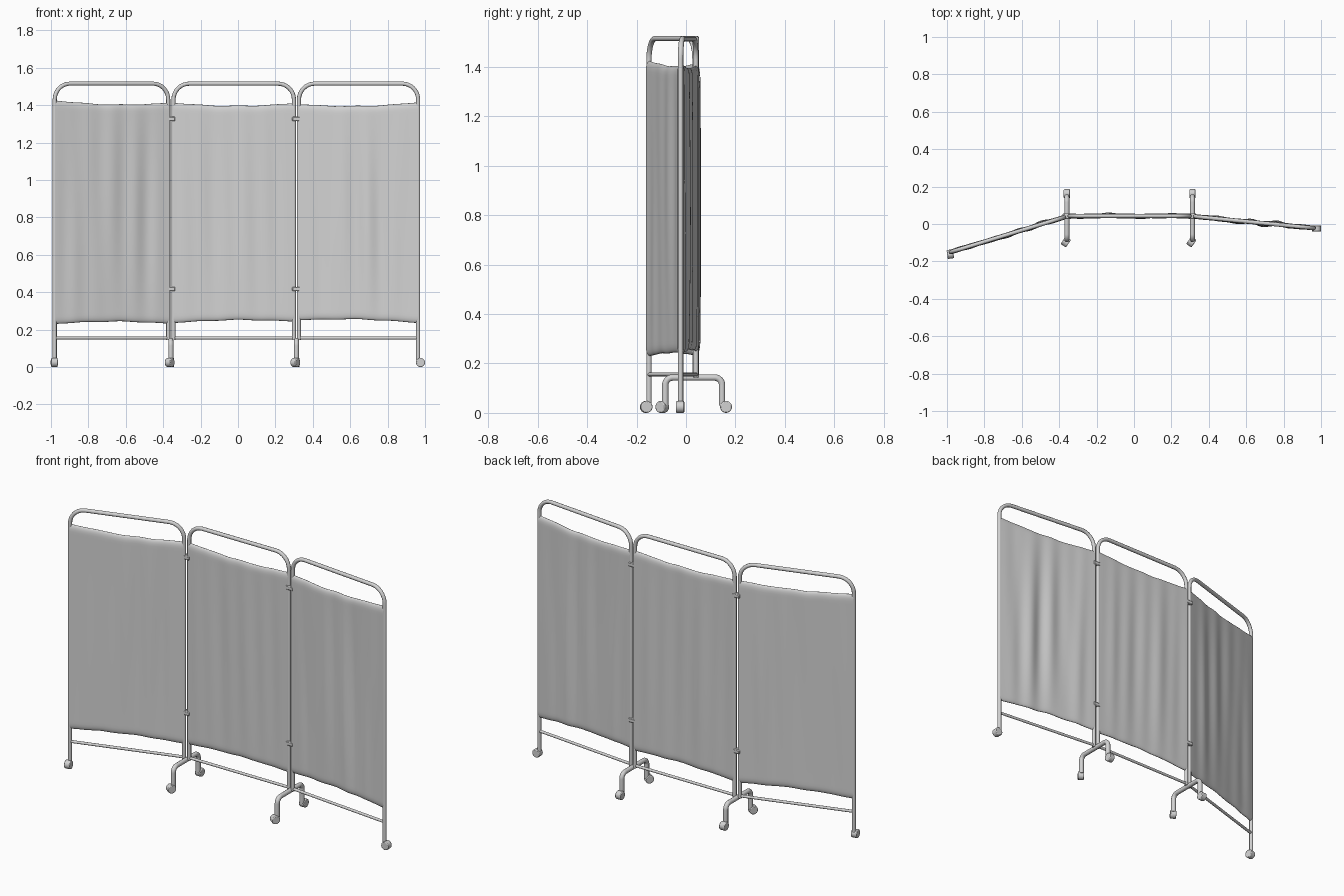
import bpy
import bmesh
import math
import random
from mathutils import Vector

cube = bpy.data.objects.get("Cube")
if cube:
    bpy.data.objects.remove(cube, do_unlink=True)

grey = bpy.data.materials.new("plain grey")
grey.use_nodes = True
grey.diffuse_color = (0.65, 0.65, 0.65, 1)
grey.node_tree.nodes["Principled BSDF"].inputs["Base Color"].default_value = grey.diffuse_color

POST_R, BAR_R, LEG_R = 0.011, 0.008, 0.0135
TOP_Z, BAR_Z, LEG_Z = 1.515, 0.155, 0.143


def finish(obj, angle=40):
    obj.data.materials.append(grey)
    bpy.ops.object.select_all(action='DESELECT')
    obj.select_set(True)
    bpy.context.view_layer.objects.active = obj
    bpy.ops.object.shade_smooth_by_angle(angle=math.radians(angle))


def tube(name, points, radius):
    """Round capped tube along a list of points."""
    curve = bpy.data.curves.new(name, 'CURVE')
    curve.dimensions = '3D'
    curve.bevel_depth = radius
    curve.bevel_resolution = 3
    curve.use_fill_caps = True
    spline = curve.splines.new('POLY')
    spline.points.add(len(points) - 1)
    for sp, p in zip(spline.points, points):
        sp.co = (*p, 1)
    obj = bpy.data.objects.new(name, curve)
    bpy.context.collection.objects.link(obj)
    bpy.ops.object.select_all(action='DESELECT')
    obj.select_set(True)
    bpy.context.view_layer.objects.active = obj
    bpy.ops.object.convert(target='MESH')
    finish(bpy.context.object)


def hoop(start, end, top, foot_a, foot_b, r):
    """Upside-down U with rounded corners standing on two ground points."""
    start, end = Vector((*start, 0)), Vector((*end, 0))
    along = (end - start).normalized()
    length = (end - start).length
    pts = [start + Vector((0, 0, foot_a))]
    for centre, first in ((r, math.pi), (length - r, math.pi / 2)):
        for i in range(9):
            a = first - i * math.pi / 16
            pts.append(start + along * (centre + r * math.cos(a))
                       + Vector((0, 0, top - r + r * math.sin(a))))
    pts.append(end + Vector((0, 0, foot_b)))
    return pts


def cloth(name, start, end, tops, bottoms, seed):
    """Two wrinkled layers pulled over the posts, closed along both hems."""
    rng = random.Random(seed)
    folds = [(rng.uniform(8, 38), rng.uniform(0, 6), rng.uniform(-2, 2)) for _ in range(5)]
    a, b = Vector((*start, 0)), Vector((*end, 0))
    normal = (b - a).normalized().cross(Vector((0, 0, 1)))
    nu, nv, hem = 56, 44, 0.035
    bm = bmesh.new()
    for side in (1, -1):
        rows = []
        for j in range(nv + 1):
            v = 0.5 - 0.5 * math.cos(math.pi * j / nv)
            row = []
            for i in range(nu + 1):
                u = i / nu
                sag = math.sin(math.pi * u)
                ripple = 0.002 * math.sin(19 * u + seed) * sag
                low = bottoms[0] + (bottoms[1] - bottoms[0]) * u + 0.012 * sag + ripple
                high = tops[0] + (tops[1] - tops[0]) * u - 0.015 * sag + ripple
                z = low + (high - low) * v
                d = min(z - low, high - z, hem) / hem
                thick = 0.0125 * math.sqrt(max(0, 1 - (1 - d) ** 2))
                wave = sum(math.sin(f * u + p + s * z) for f, p, s in folds) / len(folds)
                off = side * thick + 0.011 * wave * min(1, 6 * u, 6 * (1 - u)) * (0.35 + 0.65 * math.sin(math.pi * v))
                row.append(bm.verts.new(a.lerp(b, u) + normal * off + Vector((0, 0, z))))
            rows.append(row)
        for j in range(nv):
            for i in range(nu):
                bm.faces.new((rows[j][i], rows[j][i + 1], rows[j + 1][i + 1], rows[j + 1][i]))
    bmesh.ops.remove_doubles(bm, verts=bm.verts, dist=0.00005)
    bmesh.ops.recalc_face_normals(bm, faces=bm.faces)
    mesh = bpy.data.meshes.new(name)
    bm.to_mesh(mesh)
    bm.free()
    obj = bpy.data.objects.new(name, mesh)
    bpy.context.collection.objects.link(obj)
    finish(obj, 75)


def caster(name, x, y, turn):
    """Small wheel; turn is the heading of its axle about z."""
    bpy.ops.mesh.primitive_cylinder_add(vertices=24, radius=0.024, depth=0.034,
                                        location=(x, y, 0.024),
                                        rotation=(0, math.pi / 2, math.radians(turn)))
    obj = bpy.context.object
    obj.name = name
    bevel = obj.modifiers.new("soft rim", 'BEVEL')
    bevel.width, bevel.segments = 0.004, 2
    finish(obj)


# Three folding panels: posts, cloth hems, post foot heights
panels = [
    ("right", (-0.98, -0.150), (-0.373, 0.036), (1.425, 1.412), (0.230, 0.232), 0.035, LEG_Z),
    ("middle", (-0.345, 0.043), (0.299, 0.043), (1.412, 1.410), (0.235, 0.243), LEG_Z, LEG_Z),
    ("left", (0.326, 0.040), (0.963, -0.022), (1.405, 1.415), (0.250, 0.235), LEG_Z, 0.035),
]
for n, (side, p, q, tops, bottoms, foot_a, foot_b) in enumerate(panels):
    tube(side + "_frame", hoop(p, q, TOP_Z, foot_a, foot_b, 0.085), POST_R)
    tube(side + "_crossbar", [(*p, BAR_Z), (*q, BAR_Z)], BAR_R)
    cloth(side + "_curtain", p, q, tops, bottoms, n + 3)

# Feet and hinge clamps where two panels meet
for side, x in (("right", -0.359), ("left", 0.3125)):
    tube(side + "_foot", hoop((x, -0.084), (x, 0.146), LEG_Z, 0.03, 0.03, 0.03), LEG_R)
    caster(side + "_front_caster", x - 0.006, -0.096, -35)
    caster(side + "_back_caster", x, 0.162, 0)
    for level, z in (("lower", 0.417), ("upper", 1.326)):
        bpy.ops.mesh.primitive_cube_add(size=1, location=(x, 0.041, z))
        clamp = bpy.context.object
        clamp.name = f"{side}_{level}_hinge"
        clamp.scale = (0.046, 0.03, 0.024)
        bpy.ops.object.transform_apply(location=False, rotation=False, scale=True)
        clamp.modifiers.new("soft edge", 'BEVEL').width = 0.004
        finish(clamp)

# Wheels under the outer posts
caster("right_outer_caster", -0.982, -0.161, 8)
caster("left_outer_caster", 0.976, -0.024, 90)
